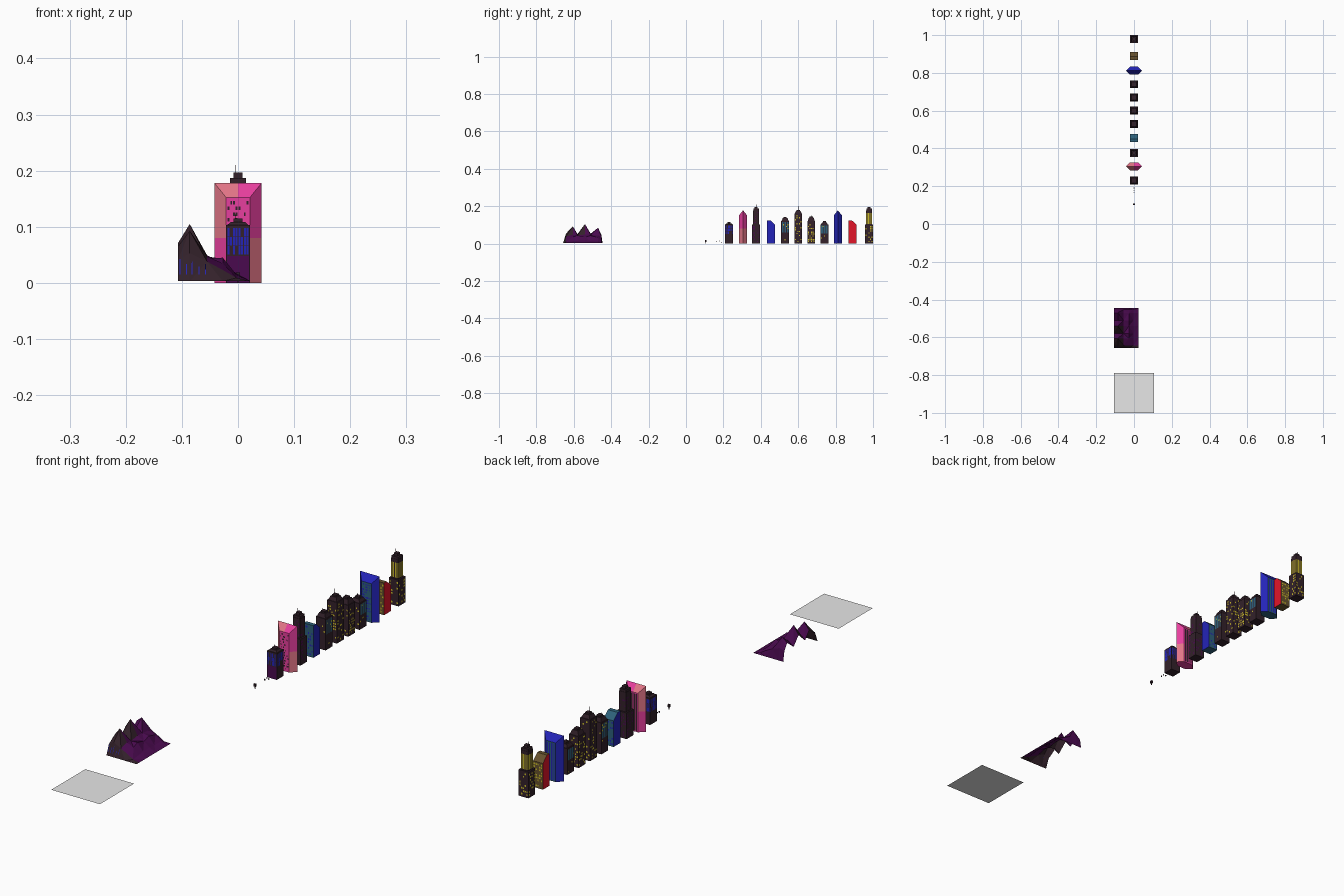
import bpy, bmesh, math, random
from mathutils import Vector

if "Cube" in bpy.data.objects:
    bpy.data.objects.remove(bpy.data.objects["Cube"])

random.seed(4)
H = 0.021                                  # half width of a building


def lin(c):
    return c / 12.92 if c <= 0.04045 else ((c + 0.055) / 1.055) ** 2.4


COLORS = {
    "dark_wall": (0.20, 0.13, 0.165), "purple": (0.29, 0.04, 0.31),
    "blue": (0.14, 0.14, 0.72), "teal": (0.18, 0.38, 0.48),
    "yellow": (0.80, 0.74, 0.16), "red": (0.89, 0.08, 0.16),
    "pink": (0.92, 0.25, 0.63), "salmon": (0.89, 0.46, 0.53),
    "pale_grey": (0.91, 0.91, 0.91), "olive": (0.40, 0.32, 0.18),
}
NAMES = list(COLORS)
MATS = []
for n, c in COLORS.items():
    m = bpy.data.materials.new(n)
    m.diffuse_color = (*[lin(v) for v in c], 1)
    m.use_nodes = True
    m.node_tree.nodes["Principled BSDF"].inputs["Base Color"].default_value = m.diffuse_color
    MATS.append(m)


class Part:
    """Collects faces, each with a colour name, into one object."""

    def __init__(self, name):
        self.name, self.bm = name, bmesh.new()

    def face(self, pts, color):
        f = self.bm.faces.new([self.bm.verts.new(p) for p in pts])
        f.material_index = NAMES.index(color)

    def prism(self, ring, z0, z1, top_ring=None, color="dark_wall", roof=None):
        top_ring = top_ring or ring
        n = len(ring)
        for i in range(n):
            j = (i + 1) % n
            self.face([(*ring[i], z0), (*ring[j], z0), (*top_ring[j], z1), (*top_ring[i], z1)], color)
        self.face([(*p, z1) for p in top_ring], roof or color)
        self.face([(*p, z0) for p in reversed(ring)], color)

    def windows(self, side, y, half, z0, z1, cols, rows, chance, color, fill=(0.7, 0.6)):
        """Grid of thin window plates on one wall: side is -y, +y, -x or +x."""
        ang = {"-y": 0, "+x": 1, "+y": 2, "-x": 3}[side] * math.pi / 2
        u = Vector((math.cos(ang), math.sin(ang), 0))
        nrm = Vector((math.sin(ang), -math.cos(ang), 0))
        o = Vector((0, y, 0)) + nrm * (half + 0.0004)
        cw, ch = 1.84 * half / cols, (z1 - z0) / rows
        for i in range(cols):
            for k in range(rows):
                if random.random() > chance:
                    continue
                a = -0.92 * half + (i + 0.5) * cw
                b = z0 + (k + 0.5) * ch
                da, db = cw * fill[0] / 2, ch * fill[1] / 2
                self.face([o + u * (a + s * da) + Vector((0, 0, b + t * db))
                           for s, t in ((-1, -1), (1, -1), (1, 1), (-1, 1))], color)

    def finish(self):
        me = bpy.data.meshes.new(self.name)
        bmesh.ops.remove_doubles(self.bm, verts=self.bm.verts, dist=1e-6)
        self.bm.to_mesh(me)
        self.bm.free()
        for m in MATS:
            me.materials.append(m)
        ob = bpy.data.objects.new(self.name, me)
        bpy.context.collection.objects.link(ob)


def square(y, h, x=0.0):
    return [(x - h, y - h), (x + h, y - h), (x + h, y + h), (x - h, y + h)]


SIDES = ("-y", "+x", "+y", "-x")


# Flat ground tile
p = Part("ground_tile")
p.face([(-0.105, -1, 0), (0.105, -1, 0), (0.105, -0.79, 0), (-0.105, -0.79, 0)], "pale_grey")
p.finish()

# Open mountain slope, one row of heights (in thousandths) per y station
xs = [-0.107, -0.086, -0.055, -0.027, -0.003, 0.023]
ys = [-0.657, -0.642, -0.605, -0.580, -0.540, -0.510, -0.470, -0.453, -0.446]
hs = ["0 0 0 0 0 0", "38 50 35 20 6 0", "62 90 44 32 10 0", "32 48 40 42 12 0",
      "68 102 46 32 14 0", "34 50 44 40 10 0", "64 82 40 30 12 0",
      "40 45 34 20 5 0", "0 0 0 0 0 0"]
hs = [[int(v) / 1000 + 0.003 for v in r.split()] for r in hs]
p = Part("mountain_slope")
for j in range(8):
    for i in range(5):
        q = [(xs[a], ys[b], hs[b][a]) for a, b in ((i, j), (i + 1, j), (i + 1, j + 1), (i, j + 1))]
        rocky = j == 0 or (j in (1, 3) and i < 2)      # faces turned to the front
        col = "dark_wall" if rocky else "purple"
        if (i + j) % 2:
            p.face([q[0], q[1], q[2]], col)
            p.face([q[0], q[2], q[3]], col)
        else:
            p.face([q[0], q[1], q[3]], col)
            p.face([q[1], q[2], q[3]], col)
# Narrow blue streaks on the front slope
for x, t in ((-0.104, 0.9), (-0.093, 0.7), (-0.083, 0.85), (-0.070, 0.6), (-0.059, 0.7)):
    y0, y1, z1 = ys[0] - 0.0008, ys[0] + 0.015 * t - 0.0008, 0.003 + 0.044 * t
    p.face([(x, y0 + 0.004, 0.015), (x + 0.0018, y0 + 0.004, 0.015), (x + 0.0018, y1, z1), (x, y1, z1)], "blue")
p.finish()

# Tiny street pieces in front of the row
p = Part("street_pieces")
for y, h, z0, z1 in ((0.105, 0.004, 0.009, 0.019), (0.105, 0.0012, 0, 0.009),
                     (0.165, 0.0015, 0.010, 0.015), (0.177, 0.0015, 0.012, 0.016),
                     (0.190, 0.002, 0.003, 0.007)):
    p.prism(square(y, h), z0, z1)
p.finish()


# Plain blocks with a tapered crown, a roof box and an antenna
def block(name, y, h, top, color, chance, mast):
    p = Part(name)
    p.prism(square(y, H), 0, h)
    p.prism(square(y, H * 0.88), h, top - 0.006, square(y, H * 0.6))
    p.prism(square(y, H * 0.4), top - 0.006, top)
    p.prism(square(y, 0.0006, -0.005), top, mast)
    for s in SIDES:
        p.windows(s, y, H, 0.006, h - 0.006, 5, int(h / 0.011), chance, color)
    return p


p = block("low_block", 0.23, 0.103, 0.115, "blue", 0.0, 0.122)
for s in SIDES:                            # purple foot, blue window strips
    p.windows(s, 0.23, H, 0.0, 0.048, 1, 1, 1, "purple" if s == "-y" else "dark_wall", (1, 1))
    p.windows(s, 0.23, H, 0.050, 0.098, 8, 3, 0.85, "blue", (0.75, 0.95))
p.finish()
p = block("teal_block", 0.53, 0.122, 0.143, "yellow", 0.08, 0.15)
for s in ("+x", "-x"):
    p.windows(s, 0.53, H, 0.060, 0.116, 3, 1, 1, "teal", (0.6, 1))
p.finish()
block("tall_block", 0.60, 0.160, 0.180, "yellow", 0.25, 0.20).finish()
block("yellow_block", 0.67, 0.122, 0.145, "yellow", 0.35, 0.15).finish()
p = block("short_block", 0.74, 0.102, 0.120, "yellow", 0.08, 0.128)
for s in ("+x", "-x"):
    p.windows(s, 0.74, H, 0.055, 0.097, 3, 1, 1, "teal", (0.75, 1))
p.finish()


# Stepped towers
def tower(name, y, color, chance, stripes):
    p = Part(name)
    for h, z0, z1 in ((H, 0, 0.102), (0.0155, 0.102, 0.178), (0.0145, 0.178, 0.187),
                      (0.008, 0.187, 0.197), (0.0006, 0.197, 0.21)):
        p.prism(square(y, h, -0.005 if h < 0.001 else 0), z0, z1)
    for s in SIDES:
        p.windows(s, y, H, 0.006, 0.096, 5, 8, chance, color)
        if stripes:
            p.windows(s, y, 0.0155, 0.106, 0.165, 4, 1, 1, color, (0.6, 1))
        else:
            p.windows(s, y, 0.0155, 0.108, 0.172, 4, 6, chance, color)
    p.finish()


tower("dark_stepped_tower", 0.375, "purple", 0.3, False)
tower("yellow_stepped_tower", 0.979, "yellow", 0.4, True)


# Six-sided towers with a ridge roof across x
def ridge_tower(name, y, paint, front, win):
    p = Part(name)
    w, top, eave, mid = 0.042, 0.178, 0.152, 0.08
    ring = [(-w, 0), (-H, -H), (0, -H), (H, -H), (w, 0), (H, H), (0, H), (-H, H)]
    ring = [(a, b + y) for a, b in ring]
    zt = [top if i in (0, 4) else eave for i in range(8)]
    for i in range(8):
        j = (i + 1) % 8
        left = ring[i][0] + ring[j][0] < 0
        flat = abs(ring[i][1] - ring[j][1]) < 1e-6
        for lo, hi, upper in (((0, 0), (mid, mid), False), ((mid, mid), (zt[i], zt[j]), True)):
            p.face([(*ring[i], lo[0]), (*ring[j], lo[1]), (*ring[j], hi[1]), (*ring[i], hi[0])],
                   front if flat else paint(left, upper))
    tops = [(*r, z) for r, z in zip(ring, zt)]
    m = (0, y, top)
    for a, b, c, left in ((0, 1, 2, True), (2, 3, 4, False), (4, 5, 6, False), (6, 7, 0, True)):
        p.face([m] + [tops[k] for k in (a, b, c)], paint(left, True))
    p.face([(*r, 0) for r in reversed(ring)], front)
    p.windows("-y", y, H, 0.006, 0.148, 8, 14, 0.45, win)
    p.windows("+y", y, H, 0.004, 0.148, 4, 1, 1, win, (0.6, 1))
    p.finish()


ridge_tower("pink_ridge_tower", 0.305,
            lambda left, upper: "salmon" if left == upper else "pink", "pink", "dark_wall")
ridge_tower("blue_ridge_tower", 0.812, lambda left, upper: "blue", "teal", "blue")


# Slope-topped blocks, cut down towards the back
def wedge(name, y, side, front, roof, win, chance):
    p = Part(name)
    prof = [(-H, 0), (H, 0), (H, 0.102), (-H * 0.2, 0.125), (-H, 0.125)]
    for x in (-H, H):
        p.face([(x, y + a, z) for a, z in (prof if x > 0 else prof[::-1])], side)
    for i, c in enumerate((front, front, roof, roof, front)):
        (a, z), (b, t) = prof[i], prof[(i + 1) % 5]
        p.face([(H, y + a, z), (-H, y + a, z), (-H, y + b, t), (H, y + b, t)], c)
    p.windows("-y", y, H, 0.005, 0.12, 5, 10, chance, win)
    p.windows("+y", y, H, 0.005, 0.098, 5, 9, chance, win)
    p.finish()


wedge("blue_wedge_block", 0.455, "blue", "teal", "teal", "blue", 0.4)
wedge("red_wedge_block", 0.89, "red", "olive", "olive", "yellow", 0.5)
